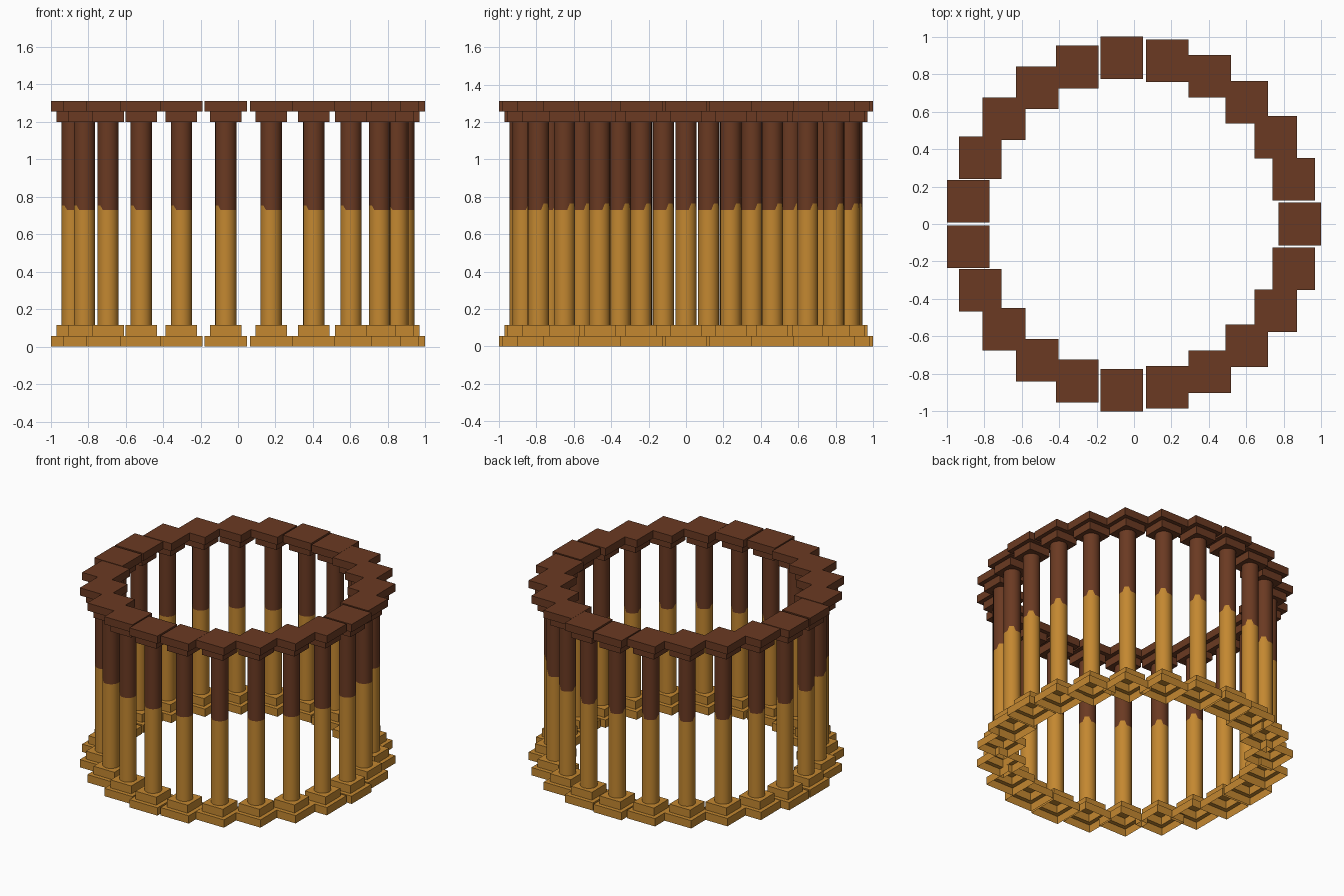
import bpy, bmesh, math

if "Cube" in bpy.data.objects:
    bpy.data.objects.remove(bpy.data.objects["Cube"])

COUNT = 23            # columns in the ring
RING_R = 0.889        # ring radius
CENTRE_X = -0.004
HALF_WIDE, HALF_NARROW = 0.1135, 0.084
COL_R, SIDES = 0.057, 24


def material(name, rgb):
    m = bpy.data.materials.new(name)
    m.diffuse_color = (*rgb, 1)
    m.use_nodes = True
    m.node_tree.nodes["Principled BSDF"].inputs["Base Color"].default_value = m.diffuse_color
    return m


AMBER = material("amber", (0.55, 0.245, 0.03))
BROWN = material("dark brown", (0.145, 0.042, 0.016))


def loft(bm, loops, bottom, top):
    """Skin a list of vertex loops; returns the bands of faces."""
    rings = [[bm.verts.new(p) for p in loop] for loop in loops]
    bands = []
    for a, b in zip(rings, rings[1:]):
        n = len(a)
        bands.append([bm.faces.new((a[i], a[(i + 1) % n], b[(i + 1) % n], b[i]))
                      for i in range(n)])
    if bottom:
        bm.faces.new(rings[0][::-1])
    if top:
        bm.faces.new(rings[-1])
    return bands


def square(h, z):
    return [(-h, -h, z), (h, -h, z), (h, h, z), (-h, h, z)]


def finish(bm, name, mats):
    me = bpy.data.meshes.new(name)
    bm.to_mesh(me)
    bm.free()
    for m in mats:
        me.materials.append(m)
    return me


# stepped base, hollow underneath
bm = bmesh.new()
loft(bm, [square(HALF_WIDE, 0), square(HALF_WIDE, 0.057),
          square(HALF_NARROW, 0.057), square(HALF_NARROW, 0.115)], False, True)
base_mesh = finish(bm, "base", [AMBER])

# stepped cap
bm = bmesh.new()
loft(bm, [square(HALF_NARROW, 1.2), square(HALF_NARROW, 1.256),
          square(HALF_WIDE, 1.256), square(HALF_WIDE, 1.312)], True, True)
cap_mesh = finish(bm, "cap", [BROWN])


# round shaft, with an uneven paint line
def paint_line(a):
    d = math.degrees(a)
    if 25 <= d <= 65:
        return 0.765
    if 175 <= d <= 230:
        return 0.752
    return 0.73


def circle(height):
    out = []
    for i in range(SIDES):
        a = 2 * math.pi * i / SIDES
        out.append((COL_R * math.cos(a), COL_R * math.sin(a), height(a)))
    return out


bm = bmesh.new()
bands = loft(bm, [circle(lambda a: 0.115), circle(paint_line),
                  circle(lambda a: 1.2)], False, False)
for f in bands[1]:
    f.material_index = 1
for f in bm.faces:
    f.smooth = True
shaft_mesh = finish(bm, "shaft", [AMBER, BROWN])

# ring of columns, all kept square to the axes
for k in range(COUNT):
    a = 2 * math.pi * k / COUNT
    for name, me in (("base", base_mesh), ("column_shaft", shaft_mesh), ("cap", cap_mesh)):
        ob = bpy.data.objects.new(f"{name}_{k + 1}", me)
        ob.location = (CENTRE_X + RING_R * math.cos(a), RING_R * math.sin(a), 0)
        bpy.context.collection.objects.link(ob)
